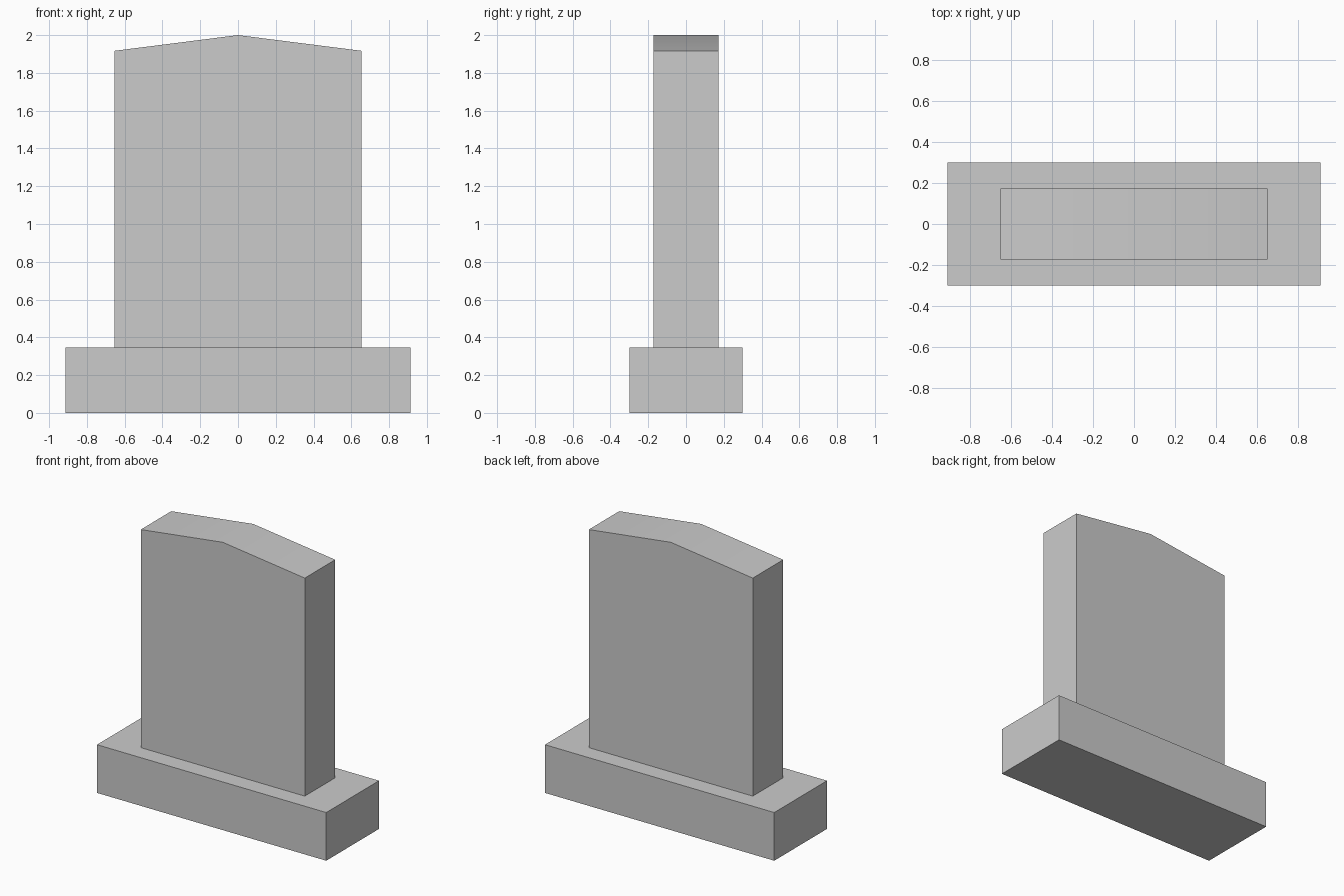
import bpy, bmesh
from mathutils import Vector

if "Cube" in bpy.data.objects:
    bpy.data.objects.remove(bpy.data.objects["Cube"])


def extrude_profile(name, profile, depth):
    """Solid from an x-z outline, extruded along y and centred on y = 0."""
    bm = bmesh.new()
    face = bm.faces.new([bm.verts.new((x, -depth / 2, z)) for x, z in profile])
    result = bmesh.ops.extrude_face_region(bm, geom=[face])
    moved = [g for g in result["geom"] if isinstance(g, bmesh.types.BMVert)]
    bmesh.ops.translate(bm, verts=moved, vec=Vector((0, depth, 0)))
    bmesh.ops.recalc_face_normals(bm, faces=bm.faces)
    mesh = bpy.data.meshes.new(name)
    bm.to_mesh(mesh)
    bm.free()
    obj = bpy.data.objects.new(name, mesh)
    bpy.context.collection.objects.link(obj)
    bpy.context.view_layer.objects.active = obj
    obj.select_set(True)
    bpy.ops.object.shade_smooth_by_angle()
    obj.select_set(False)
    return obj


BASE_HALF, BASE_TOP = 0.913, 0.347
SLAB_HALF, SHOULDER, PEAK = 0.653, 1.917, 2.0

# Plinth block
extrude_profile("base", [(-BASE_HALF, 0), (BASE_HALF, 0),
                         (BASE_HALF, BASE_TOP), (-BASE_HALF, BASE_TOP)], 0.60)

# Upright slab with a shallow peaked top
extrude_profile("upright_slab", [(-SLAB_HALF, BASE_TOP), (SLAB_HALF, BASE_TOP),
                                 (SLAB_HALF, SHOULDER), (0, PEAK),
                                 (-SLAB_HALF, SHOULDER)], 0.346)
